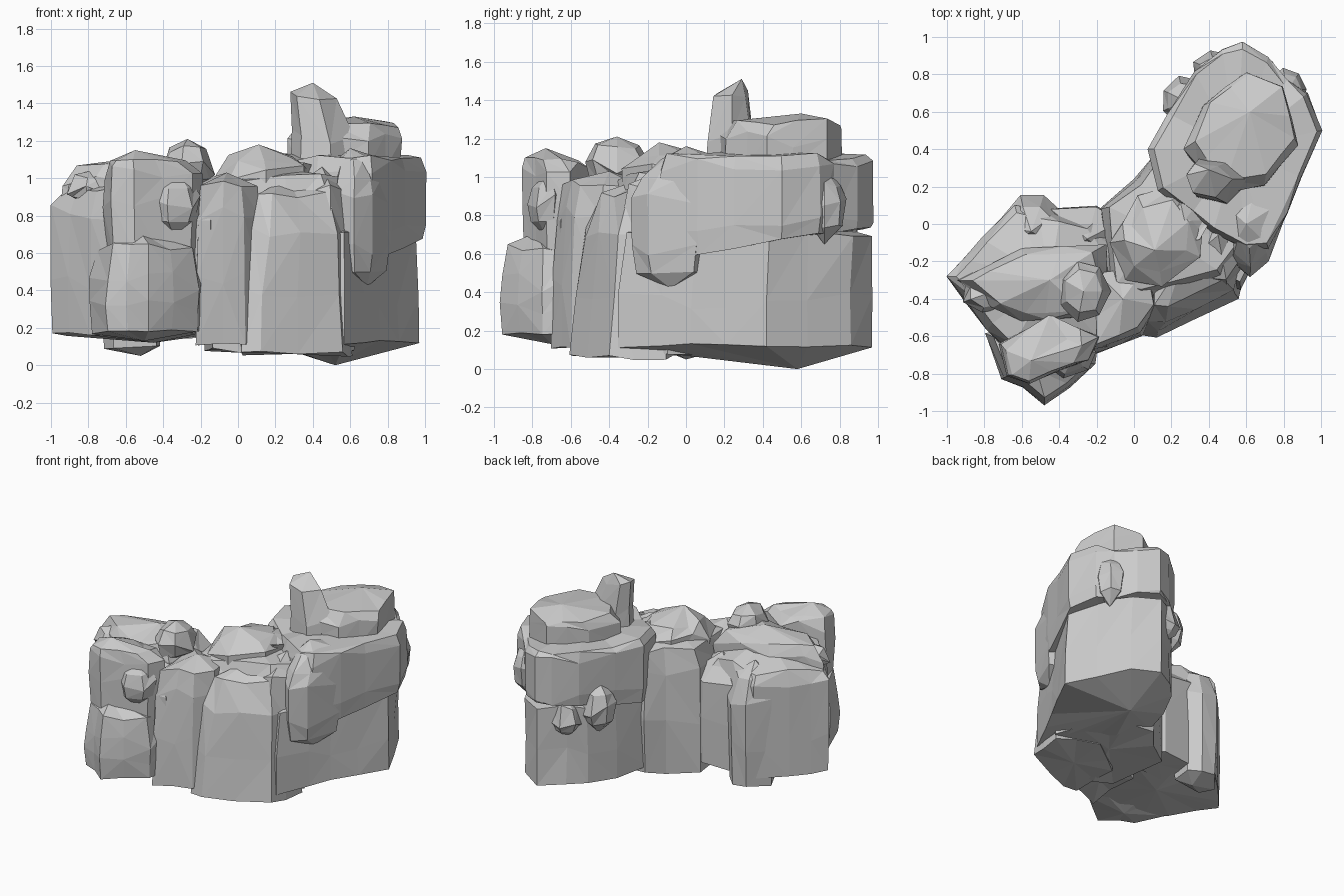
import bpy, bmesh, math, random

random.seed(7)


def densify(outline, limit=0.28):
    """Split long outline edges, so big walls break into facets."""
    pts = []
    for i, a in enumerate(outline):
        b = outline[(i + 1) % len(outline)]
        pts.append(a)
        if math.dist(a, b) > limit:
            t = random.uniform(0.35, 0.65)
            pts.append((a[0] + (b[0] - a[0]) * t, a[1] + (b[1] - a[1]) * t))
    return pts


def rock(name, outline, levels, top, bottom=None, rough=0.05, tilt=0.0):
    """Loft a chipped rock: levels are (z, scale, dx, dy); top/bottom are apex points.
    tilt slopes the lowest ring along y."""
    outline = densify(outline)
    n = len(outline)
    cx = sum(p[0] for p in outline) / n
    cy = sum(p[1] for p in outline) / n
    bm = bmesh.new()
    rings = []
    for k, lv in enumerate(levels):
        z, s, dx, dy = (tuple(lv) + (0, 0))[:4]
        zj = 0.015 if k == 0 else 0.025 if k == len(levels) - 1 else 0.05
        ring = []
        for x, y in outline:
            f = s * random.uniform(1 - rough, 1.008)
            slope = tilt * (y - cy) if k == 0 else 0
            ring.append(bm.verts.new((cx + dx + (x - cx) * f, cy + dy + (y - cy) * f,
                                      z + slope + random.uniform(-zj, zj))))
        rings.append(ring)
    apex = bm.verts.new(top)
    base = bm.verts.new(bottom or (cx, cy, levels[0][0]))
    for i in range(n):
        j = (i + 1) % n
        bm.faces.new((rings[-1][i], rings[-1][j], apex))
        bm.faces.new((rings[0][j], rings[0][i], base))
        for lo, hi in zip(rings, rings[1:]):
            a, b, c, d = lo[i], lo[j], hi[j], hi[i]
            tris = ((a, b, c), (a, c, d)) if random.random() < 0.5 else ((a, b, d), (b, c, d))
            for t in tris:
                bm.faces.new(t)
    bmesh.ops.recalc_face_normals(bm, faces=bm.faces[:])
    me = bpy.data.meshes.new(name)
    bm.to_mesh(me)
    bm.free()
    ob = bpy.data.objects.new(name, me)
    bpy.context.collection.objects.link(ob)
    return ob


def lump(name, x, y, z, rx, ry, rz, n=7):
    """Small boulder half sunk into its neighbours."""
    pts = [(x + rx * math.cos(math.tau * i / n), y + ry * math.sin(math.tau * i / n)) for i in range(n)]
    rock(name, pts, [(z - rz * 0.5, 0.8), (z, 1), (z + rz * 0.6, 0.72)],
         (x, y, z + rz), (x, y, z - rz), 0.12)


# Left half: main mass, capping plate, back buttresses
rock("left_mass", [(-1.01, -.28), (-.82, -.07), (-.64, .11), (-.5, .08), (-.2, .02), (-.08, -.15),
                   (-.08, -.4), (-.14, -.66), (-.4, -.72), (-.66, -.7), (-.79, -.57)],
     [(.17, .99), (.45, 1), (.82, .99), (.93, .87)], (-.45, -.3, 1.05), (-.45, -.3, .12), .03)
rock("left_cap", [(-.96, -.3), (-.6, -.13), (-.15, -.11), (-.13, -.25), (-.22, -.5), (-.6, -.52), (-.76, -.45)],
     [(.82, .98), (.98, 1), (1.06, .82)], (-.45, -.3, 1.12))
rock("back_left_buttress", [(-.74, .0), (-.61, .16), (-.48, .16), (-.4, .08), (-.42, -.1), (-.68, -.12)],
     [(.09, .9), (.4, .98), (.72, 1), (.88, .72, 0, -.03)], (-.55, -.04, .98), (-.52, 0, .05))
rock("back_middle_buttress", [(-.46, .09), (-.2, .1), (-.05, .02), (-.1, -.2), (-.42, -.2)],
     [(.15, .95), (.5, 1), (.78, .95)], (-.25, -.08, .95))

# Left front: tall column above a bulging lower boulder
rock("front_column", [(-.73, -.64), (-.69, -.82), (-.56, -.86), (-.4, -.79), (-.23, -.73), (-.17, -.6), (-.45, -.48)],
     [(.6, .92), (.85, .98), (1.03, .97), (1.1, .75, -.03, -.03)], (-.55, -.73, 1.15))
rock("front_lower_boulder", [(-.81, -.58), (-.71, -.83), (-.6, -.88), (-.48, -.975), (-.34, -.88), (-.2, -.75),
                             (-.17, -.6), (-.5, -.5)],
     [(.18, .94), (.32, .99), (.45, .97), (.63, .84)], (-.52, -.78, .71), (-.5, -.7, .13))
rock("column_knob", [(-.5, -.74), (-.38, -.83), (-.24, -.78), (-.2, -.68), (-.4, -.6)],
     [(.76, .8), (.86, 1), (.96, .75)], (-.32, -.7, 1.04), (-.34, -.72, .68))

# Middle: connecting body, narrow front pillar, wide tapered buttress
rock("middle_body", [(-.2, .09), (0, .24), (.1, .36), (.5, .35), (.65, -.1), (.5, -.32), (0, -.45), (-.15, -.4)],
     [(.08, .97), (.45, 1), (.85, .97), (1.0, .84, 0, .02)], (.12, -.03, 1.06))
rock("front_pillar", [(-.23, -.71), (-.08, -.65), (.04, -.6), (.14, -.45), (.1, -.2), (-.22, -.25)],
     [(.12, 1), (.45, .98), (.8, .93, 0, .01), (.97, .84, 0, .02)], (-.06, -.4, 1.03))
rock("front_buttress", [(.01, -.6), (.12, -.61), (.32, -.52), (.56, -.4), (.62, -.1), (.3, 0), (.02, -.2)],
     [(.06, 1), (.4, .96, 0, .02), (.72, .85, .02, .03), (.92, .68, .01, .07)], (.26, -.2, 1.0), None, .04)
rock("buttress_shoulder", [(.38, -.35), (.5, -.36), (.61, -.2), (.6, .05), (.35, .05), (.3, -.2)],
     [(.4, .95), (.7, 1), (.95, .84, 0, .03)], (.45, -.06, 1.06))
rock("middle_hump", [(-.13, -.1), (-.05, -.3), (.15, -.34), (.36, -.18), (.38, .05), (.25, .22), (.02, .15)],
     [(.85, 1), (1.03, 1), (1.1, .7)], (.11, -.14, 1.18))

# Right half: lower base flush with the end wall, overhanging slab, hanging prow
rock("right_base", [(.1, .3), (.19, .55), (.29, .76), (.4, .86), (.57, .975), (.75, .87), (.97, .42), (.76, .02),
                    (.57, -.36), (.45, -.3), (.2, 0)],
     [(.12, 1), (.36, .99), (.7, .96, 0, .02)], (.5, .35, .8), (.52, .58, 0), .02)
rock("right_slab", [(.07, .4), (.18, .59), (.32, .82), (.47, .94), (.58, .975), (.72, .9), (.82, .77), (.93, .7),
                    (1.005, .5), (.82, .06), (.72, -.14), (.6, -.14), (.42, -.05), (.13, .18)],
     [(.66, .97), (.76, 1), (1.06, 1), (1.11, .94)], (.55, .4, 1.13), None, .02, .14)
rock("slab_prow", [(.52, -.2), (.62, -.29), (.72, -.2), (.82, .06), (.65, .15), (.5, 0)],
     [(.5, .88), (.62, 1), (.88, 1), (1.02, .88, 0, .03), (1.1, .62, -.01, .08)],
     (.6, .0, 1.16), (.69, -.08, .42))

# Summit: rounded boulder and spire
rock("upper_boulder", [(.26, .4), (.36, .64), (.6, .82), (.8, .74), (.88, .42), (.7, .2), (.45, .15)],
     [(1.05, 1), (1.2, 1), (1.28, .88, .02, .03)], (.62, .6, 1.33))
rock("spire", [(.28, .27), (.33, .14), (.5, .1), (.63, .24), (.52, .34), (.34, .36)],
     [(1.0, 1), (1.22, .96), (1.44, .72, -.045, 0)], (.4, .29, 1.51))

# Loose lumps on the top, back and end
for args in [("ridge_lump", -.27, -.36, 1.06, .15, .18, .15),
             ("left_edge_lump", -.78, -.37, .94, .15, .11, .1),
             ("saddle_lump", .27, .02, 1.04, .14, .14, .08),
             ("back_wedge", .27, .66, .68, .14, .14, .2),
             ("back_shelf_lump", .44, .82, .62, .14, .11, .16),
             ("back_corner_lump", .82, .72, .85, .11, .12, .2)]:
    lump(*args)
